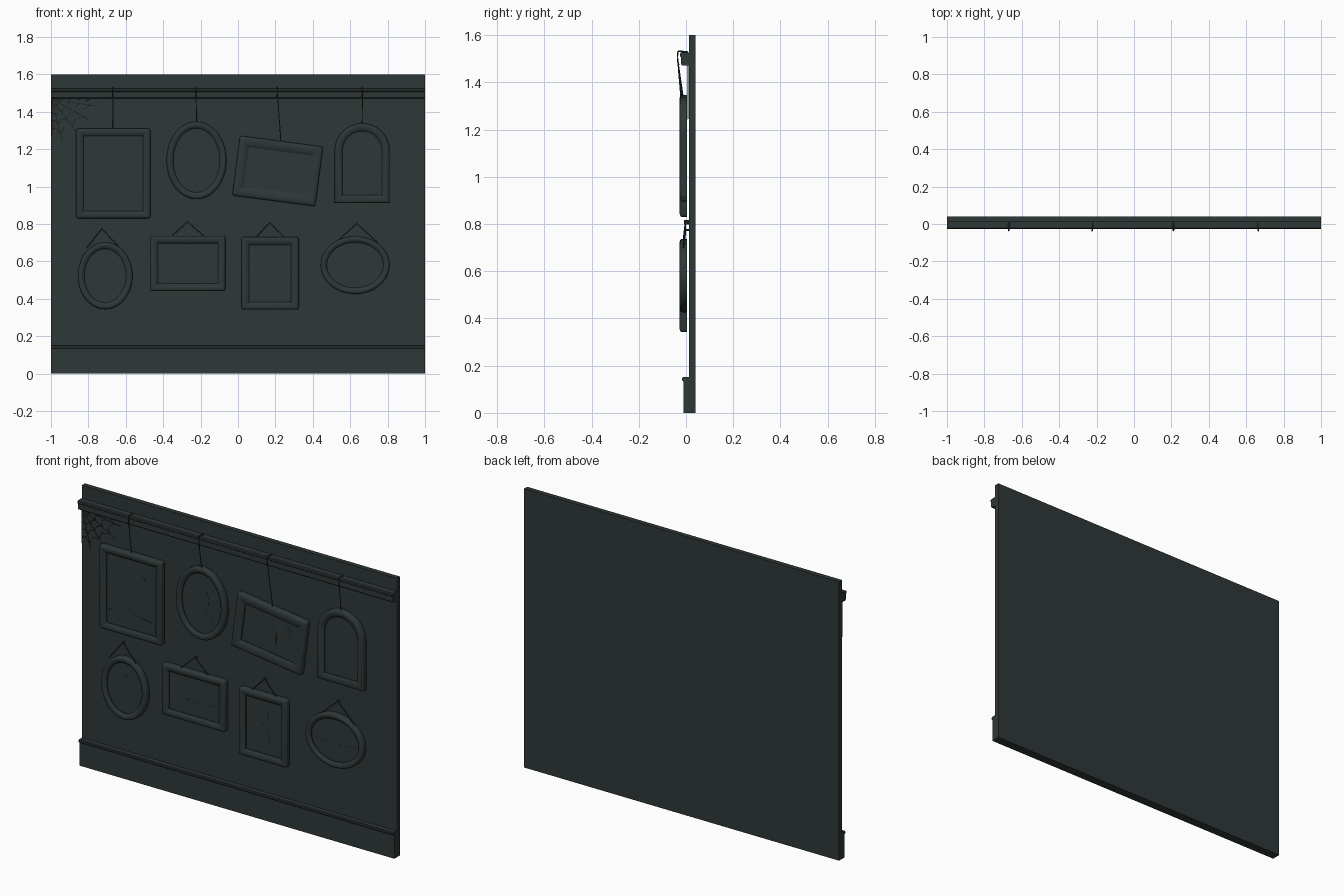
import bpy, bmesh, math
from mathutils import Matrix, Vector

if "Cube" in bpy.data.objects:
    bpy.data.objects.remove(bpy.data.objects["Cube"])

mat = bpy.data.materials.new("dark slate green")
mat.diffuse_color = (0.028, 0.038, 0.038, 1)
mat.use_nodes = True
mat.node_tree.nodes["Principled BSDF"].inputs["Base Color"].default_value = mat.diffuse_color


def finish(name, bm, smooth=True):
    bmesh.ops.recalc_face_normals(bm, faces=bm.faces)
    me = bpy.data.meshes.new(name)
    bm.to_mesh(me)
    bm.free()
    ob = bpy.data.objects.new(name, me)
    bpy.context.collection.objects.link(ob)
    me.materials.append(mat)
    if smooth:
        bpy.context.view_layer.objects.active = ob
        ob.select_set(True)
        bpy.ops.object.shade_smooth_by_angle(angle=math.radians(35))
        ob.select_set(False)
    return ob


def prism(name, pts, y0, y1):
    """Extrude an x-z outline from y0 to y1."""
    bm = bmesh.new()
    a, b = ([bm.verts.new((x, y, z)) for x, z in pts] for y in (y0, y1))
    n = len(pts)
    bm.faces.new(a)
    bm.faces.new(b)
    for i in range(n):
        bm.faces.new((a[i], a[(i + 1) % n], b[(i + 1) % n], b[i]))
    return finish(name, bm)


def moulding(name, profile):
    """Run a y-z profile along the whole wall."""
    bm = bmesh.new()
    a, b = ([bm.verts.new((x, y, z)) for y, z in profile] for x in (-1, 1))
    n = len(profile)
    bm.faces.new(a)
    bm.faces.new(b)
    for i in range(n):
        bm.faces.new((a[i], a[(i + 1) % n], b[(i + 1) % n], b[i]))
    return finish(name, bm)


def tube(name, paths, r):
    """Thin round strands along polylines."""
    bm = bmesh.new()
    for path in paths:
        path = [Vector(p) for p in path]
        rings = []
        for i, p in enumerate(path):
            d = path[min(i + 1, len(path) - 1)] - path[max(i - 1, 0)]
            q = d.to_track_quat('Z', 'Y')
            rings.append([bm.verts.new(p + q @ Vector((r * math.cos(k * math.pi / 3),
                          r * math.sin(k * math.pi / 3), 0))) for k in range(6)])
        for a, b in zip(rings, rings[1:]):
            for k in range(6):
                bm.faces.new((a[k], a[(k + 1) % 6], b[(k + 1) % 6], b[k]))
        bm.faces.new(rings[0])
        bm.faces.new(rings[-1])
    return finish(name, bm)


def outline(kind, w, h, d):
    """Frame outline, half sizes w and h, moved inwards by d."""
    w, h = w - d, h - d
    if kind == "oval":
        return [(w * math.cos(i * math.pi / 32), h * math.sin(i * math.pi / 32)) for i in range(64)]
    if kind == "arch":
        c = h - w
        return [(-w, -h), (w, -h)] + [(w * math.cos(i * math.pi / 24),
                c + w * math.sin(i * math.pi / 24)) for i in range(25)]
    r = max(0.012 - d, 0.001)
    pts = []
    for k, (sx, sz) in enumerate(((1, 1), (-1, 1), (-1, -1), (1, -1))):
        for j in range(4):
            a = (k + j / 3) * math.pi / 2
            pts.append((sx * (w - r) + r * math.cos(a), sz * (h - r) + r * math.sin(a)))
    return pts


# (share of border width, y) across the rounded frame moulding
SECTION = [(0, .005), (0, -.017), (.06, -.022), (.18, -.0255), (.35, -.027), (.55, -.0265),
           (.75, -.024), (.9, -.02), (1, -.016), (1, .005)]


def frame(name, kind, x, z, w, h, border, tilt=0):
    rot = Matrix.Rotation(math.radians(tilt), 2)

    def place(pts):
        return [(x + v.x, z + v.y) for v in (rot @ Vector(p) for p in pts)]
    bm = bmesh.new()
    rings = [[bm.verts.new((px, y, pz)) for px, pz in place(outline(kind, w, h, t * border))]
             for t, y in SECTION]
    n = len(rings[0])
    for a, b in zip(rings, rings[1:] + rings[:1]):
        for i in range(n):
            bm.faces.new((a[i], a[(i + 1) % n], b[(i + 1) % n], b[i]))
    finish(name + "_frame", bm)
    prism(name + "_picture", place(outline(kind, w, h, border * .97)), -.010, .004)


def disc(cx, cz, rx, rz):
    return [(cx + rx * math.cos(i * math.pi / 12), cz + rz * math.sin(i * math.pi / 12)) for i in range(24)]


def box(x0, x1, z0, z1):
    return [(x0, z0), (x1, z0), (x1, z1), (x0, z1)]


# Wall, skirting board and picture rail
moulding("wall", [(.012, 0), (.04, 0), (.04, 1.6), (.012, 1.6)])
moulding("skirting_board", [(.012, 0), (-.011, 0), (-.011, .135), (.012, .135)])
moulding("skirting_cap", [(.012, .134), (-.013, .134), (-.016, .138), (-.016, .147), (-.013, .151), (.012, .151)])
moulding("picture_rail", [(.012, 1.472), (-.017, 1.472), (-.021, 1.477), (-.021, 1.508), (.012, 1.508)])
moulding("picture_rail_cap", [(.012, 1.507), (-.022, 1.507), (-.026, 1.511), (-.026, 1.521), (-.022, 1.526), (.012, 1.526)])

# Frames
frame("tall", "rect", -.667, 1.07, .198, .24, .04)
frame("large_oval", "oval", -.222, 1.14, .16, .207, .036)
frame("tilted", "rect", .212, 1.083, .224, .161, .054, -7.5)
frame("arched", "arch", .664, 1.125, .147, .213, .042)
frame("small_oval", "oval", -.71, .523, .146, .179, .035)
frame("wide", "rect", -.268, .589, .2, .148, .04)
frame("portrait", "rect", .172, .536, .153, .194, .041)
frame("wide_oval", "oval", .626, .58, .184, .154, .033)

# Rail hooks with long wires for the upper row
for name, hx, ex, ez in (("tall", -.67, -.667, 1.31), ("large_oval", -.224, -.222, 1.345),
                         ("tilted", .21, .23, 1.24), ("arched", .665, .664, 1.337)):
    tube(name + "_rail_hook", [[(hx, .008, 1.528), (hx, -.02, 1.531), (hx, -.033, 1.531),
                                (hx, -.0355, 1.522), (hx, -.035, 1.49), (hx, -.031, 1.472)]], .004)
    tube(name + "_wire", [[(hx, -.035, 1.5), (hx * .7 + ex * .3, -.029, 1.5 * .7 + ez * .3),
                           (ex, -.012, ez - .008)]], .0025)

# Nails and triangular strings for the lower row
for name, ax, az, lx, lz, rx, rz in (("small_oval", -.729, .775, -.808, .675, -.638, .68),
                                     ("wide", -.27, .812, -.357, .732, -.178, .732),
                                     ("portrait", .17, .807, .092, .726, .252, .726),
                                     ("wide_oval", .635, .803, .528, .705, .747, .7)):
    tube(name + "_string", [[(lx, -.011, lz), (ax, -.002, az)], [(ax, -.002, az), (rx, -.011, rz)]], .003)
    tube(name + "_nail", [[(ax, -.008, az), (ax, .014, az)]], .005)

# Cobweb in the upper left corner
spokes = [(0, .25), (10, .25), (30, .24), (54, .22), (76, .235), (90, .2)]


def web(i, f):
    a, l = math.radians(spokes[i][0]), spokes[i][1] * f
    return Vector((-.997 + l * math.cos(a), .008, 1.472 - l * math.sin(a)))


strands = [[web(i, 0.01), web(i, 1)] for i in range(6)]
for f in (.22, .42, .62, .84):
    for i in range(5):
        mid = (web(i, f) + web(i + 1, f)) / 2
        mid += (web(0, .01) - mid) * .12
        strands.append([web(i, f), mid, web(i + 1, f)])
tube("cobweb", strands, .0018)

# Faint raised picture subjects
subjects = {
    "tall_moon": disc(-.615, 1.155, .038, .038),
    "tall_hills": [(-.82, .88), (-.515, .88), (-.515, .935), (-.6, .95), (-.7, .975), (-.82, .945)],
    "large_oval_head": disc(-.222, 1.165, .045, .055),
    "large_oval_shoulders": [(-.3, 1.03), (-.144, 1.03), (-.17, 1.08), (-.222, 1.1), (-.274, 1.08)],
    "tilted_house": [(.15, 1.04), (.25, 1.03), (.25, 1.09), (.2, 1.13), (.15, 1.1)],
    "tilted_tree": disc(.31, 1.115, .03, .04),
    "arched_stem": box(.661, .667, 1.02, 1.2),
    "small_oval_head": disc(-.71, .55, .035, .045),
    "wide_ground": [(-.42, .5), (-.12, .5), (-.12, .57), (-.25, .555), (-.35, .57), (-.42, .55)],
    "portrait_head": disc(.172, .6, .028, .035),
    "portrait_body": [(.13, .42), (.214, .42), (.19, .55), (.154, .55)],
    "wide_oval_horizon": box(.51, .742, .56, .564),
}
for name, pts in subjects.items():
    prism(name, pts, -.0108, -.009)
